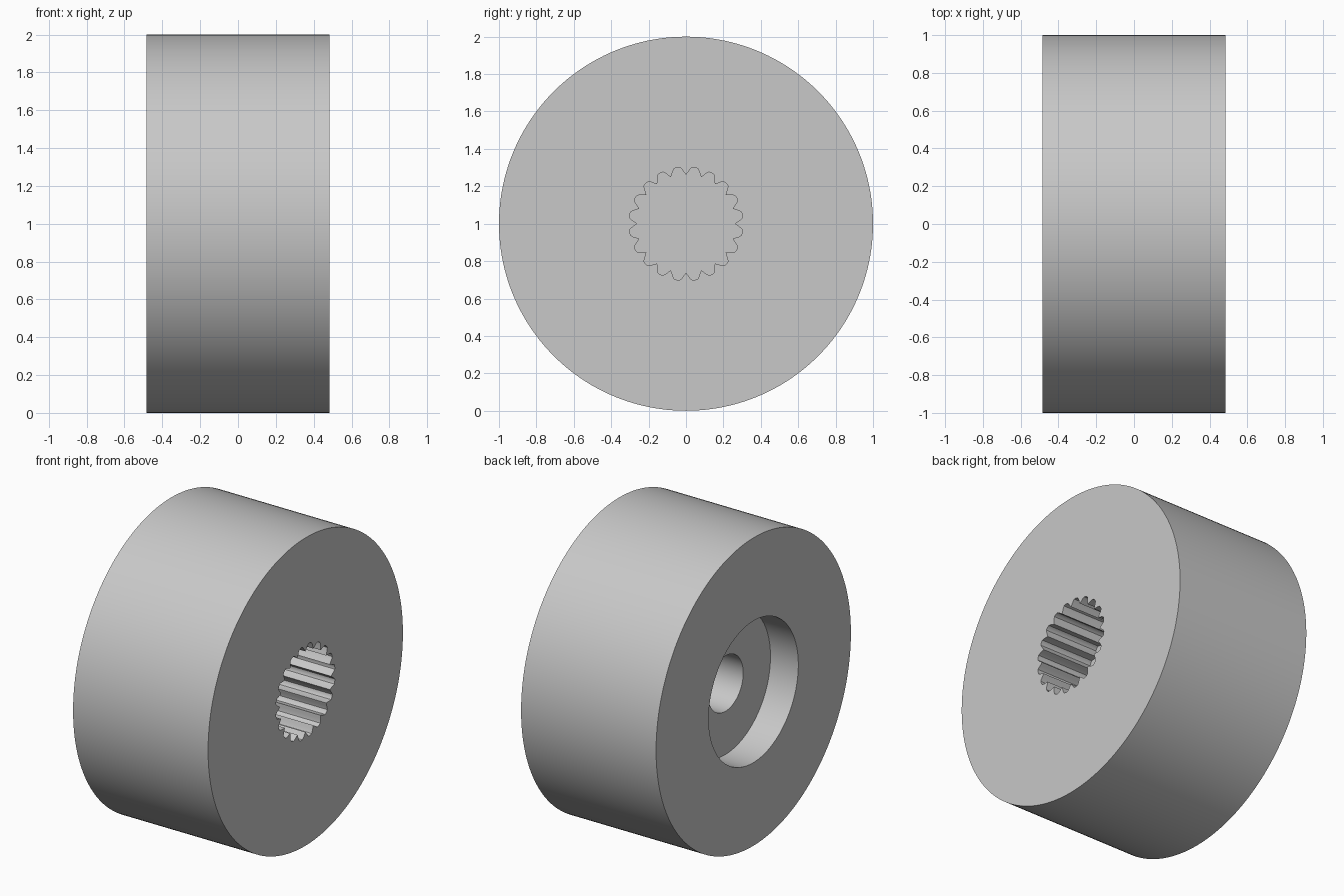
import bpy, bmesh, math

cube = bpy.data.objects.get("Cube")
if cube:
    bpy.data.objects.remove(cube, do_unlink=True)

STEPS = 180          # points on every ring, nine per spline tooth
HALF = 0.485         # half the wheel width
TOOTH = [0.262, 0.274, 0.290, 0.302, 0.304, 0.304, 0.302, 0.290, 0.274]


def circle(radius):
    return [radius] * STEPS


def add_ring(bm, x, radii):
    ring = []
    for i, r in enumerate(radii):
        a = math.tau * i / STEPS
        ring.append(bm.verts.new((x, r * math.cos(a), 1 + r * math.sin(a))))
    return ring


# Plain grey material
grey = bpy.data.materials.new("plain grey")
grey.use_nodes = True
colour = (0.58, 0.58, 0.58, 1)
grey.diffuse_color = colour
grey.node_tree.nodes["Principled BSDF"].inputs["Base Color"].default_value = colour

# Section from the blind bore, over the rim, to the splined socket floor
spline = TOOTH * (STEPS // len(TOOTH))
section = [
    (-HALF + 0.50, circle(0.18)),   # bore floor
    (-HALF + 0.20, circle(0.18)),   # bore mouth
    (-HALF + 0.20, circle(0.46)),   # counterbore floor
    (-HALF, circle(0.46)),          # counterbore mouth
    (-HALF, circle(1)),
    (HALF, circle(1)),
    (HALF, spline),                 # socket mouth
    (HALF - 0.38, spline),          # socket floor
]

bm = bmesh.new()
rings = [add_ring(bm, x, radii) for x, radii in section]
for a, b in zip(rings, rings[1:]):
    for i in range(STEPS):
        j = (i + 1) % STEPS
        bm.faces.new((a[i], a[j], b[j], b[i]))
bm.faces.new(rings[0])
bm.faces.new(rings[-1])
bmesh.ops.recalc_face_normals(bm, faces=bm.faces)

mesh = bpy.data.meshes.new("splined_wheel")
bm.to_mesh(mesh)
bm.free()
mesh.materials.append(grey)
wheel = bpy.data.objects.new("splined_wheel", mesh)
bpy.context.collection.objects.link(wheel)

# Smooth round walls, sharp rims and tooth roots
bpy.ops.object.select_all(action="DESELECT")
wheel.select_set(True)
bpy.context.view_layer.objects.active = wheel
bpy.ops.object.shade_smooth_by_angle(angle=math.radians(25))
